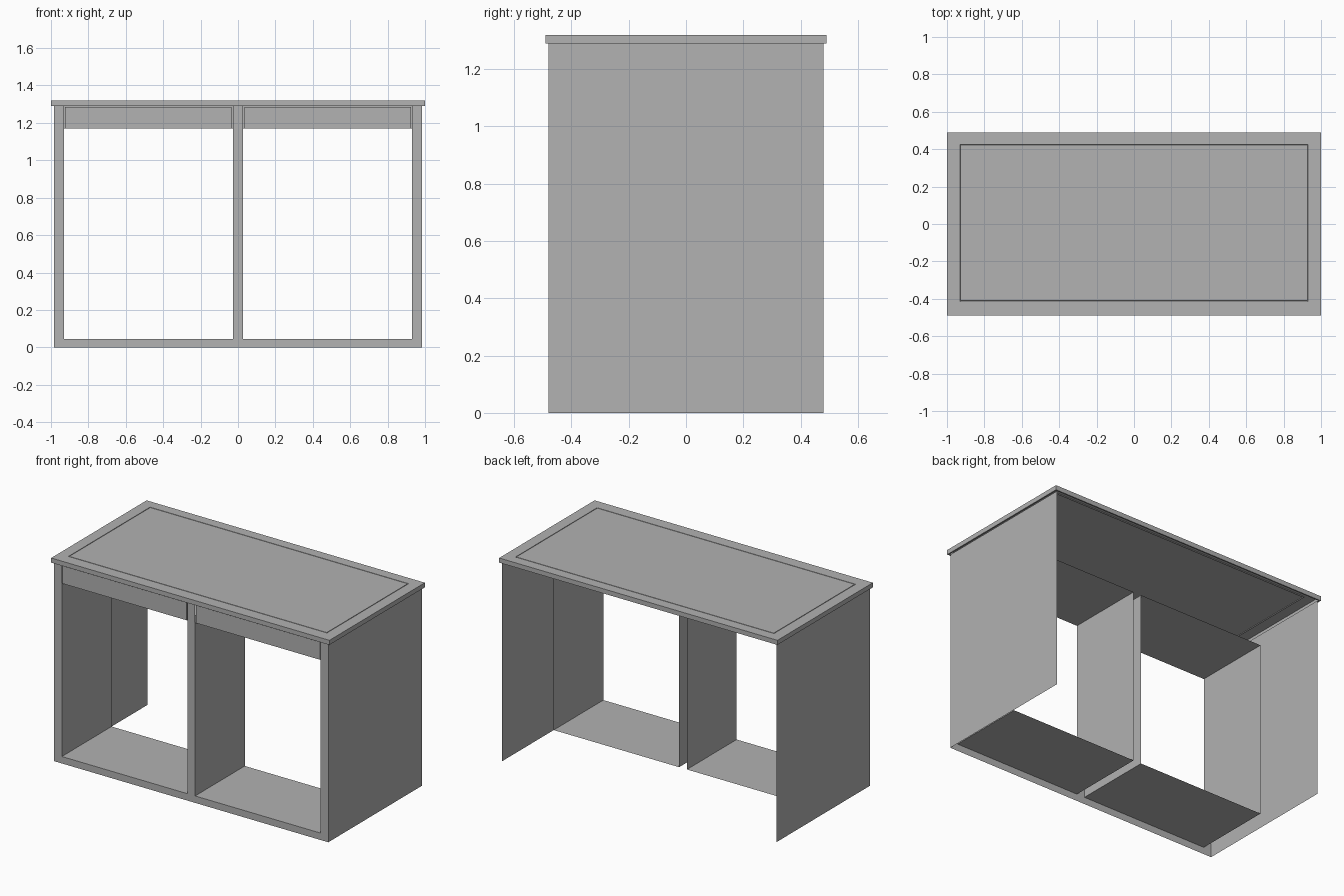
import bpy
import bmesh

if "Cube" in bpy.data.objects:
    bpy.data.objects.remove(bpy.data.objects["Cube"], do_unlink=True)

grey = bpy.data.materials.new("plain_grey")
grey.use_nodes = True
COLOUR = (0.445, 0.445, 0.445, 1)
grey.diffuse_color = COLOUR
grey.node_tree.nodes["Principled BSDF"].inputs["Base Color"].default_value = COLOUR

# Main dimensions
SIDE_X, DEPTH = 0.985, 0.48
STILE_X, MID_X = 0.93, 0.028
FLOOR_Z, RAIL_Z, BODY_Z, TOP_Z = 0.045, 1.17, 1.29, 1.32
BAY_BACK = 0.03
FRONT = -DEPTH


def finish(name, bm):
    mesh = bpy.data.meshes.new(name)
    bm.to_mesh(mesh)
    bm.free()
    obj = bpy.data.objects.new(name, mesh)
    mesh.materials.append(grey)
    bpy.context.collection.objects.link(obj)
    return obj


def quad(bm, *points):
    return bm.faces.new([bm.verts.new(p) for p in points])


def front_rect(bm, x0, x1, z0, z1, y=FRONT):
    return quad(bm, (x0, y, z0), (x1, y, z0), (x1, y, z1), (x0, y, z1))


def box(bm, lo, hi):
    cube = bmesh.ops.create_cube(bm, size=1)
    for v in cube["verts"]:
        v.co = [hi[i] if v.co[i] > 0 else lo[i] for i in range(3)]


def inset(bm, face, width, depth=0.0):
    bmesh.ops.inset_region(bm, faces=[face], thickness=width, depth=depth)


# Hollow worktop with an overhanging lip below and a fine groove on top
bm = bmesh.new()
box(bm, (-1, -0.49, BODY_Z), (1, 0.49, TOP_Z))
bm.normal_update()
under = min(bm.faces, key=lambda f: f.calc_center_median().z)
top = max(bm.faces, key=lambda f: f.calc_center_median().z)
inset(bm, under, 0.012)
bmesh.ops.delete(bm, geom=[under], context="FACES_ONLY")
inset(bm, top, 0.1)
for v in top.verts:
    v.co.y += 0.005
inset(bm, top, 0.001, -0.005)
inset(bm, top, 0.004)
inset(bm, top, 0.001, 0.005)
finish("worktop", bm)

# Thin outer side panels
for side, name in ((-1, "right_side_panel"), (1, "left_side_panel")):
    bm = bmesh.new()
    x = side * SIDE_X
    pts = [(x, FRONT, 0), (x, DEPTH, 0), (x, DEPTH, BODY_Z), (x, FRONT, BODY_Z)]
    quad(bm, *(pts if side > 0 else pts[::-1]))
    finish(name, bm)

# Face frame: bottom rail and three stiles
bm = bmesh.new()
front_rect(bm, -SIDE_X, SIDE_X, 0, FLOOR_Z)
for x0, x1 in ((-SIDE_X, -STILE_X), (-MID_X, MID_X), (STILE_X, SIDE_X)):
    front_rect(bm, x0, x1, FLOOR_Z, BODY_Z)
finish("face_frame", bm)

for side, label in ((-1, "right"), (1, "left")):
    x0, x1 = sorted((side * MID_X, side * STILE_X))

    # Open bay: floor, ceiling and two inner walls
    bm = bmesh.new()
    ring = [(x0, FLOOR_Z), (x1, FLOOR_Z), (x1, RAIL_Z), (x0, RAIL_Z)]
    for i, (ax, az) in enumerate(ring):
        bx, bz = ring[(i + 1) % 4]
        quad(bm, (ax, FRONT, az), (bx, FRONT, bz), (bx, BAY_BACK, bz), (ax, BAY_BACK, az))
    bmesh.ops.remove_doubles(bm, verts=bm.verts, dist=0.0001)
    finish(label + "_bay", bm)

    # Drawer front, set in a shallow recess with a fine gap around it
    bm = bmesh.new()
    front_rect(bm, x0, x1, RAIL_Z, BODY_Z, FRONT + 0.01)
    finish(label + "_drawer_recess", bm)
    bm = bmesh.new()
    box(bm, (x0 + 0.006, FRONT, RAIL_Z), (x1 - 0.006, FRONT + 0.01, BODY_Z - 0.006))
    finish(label + "_drawer_front", bm)
